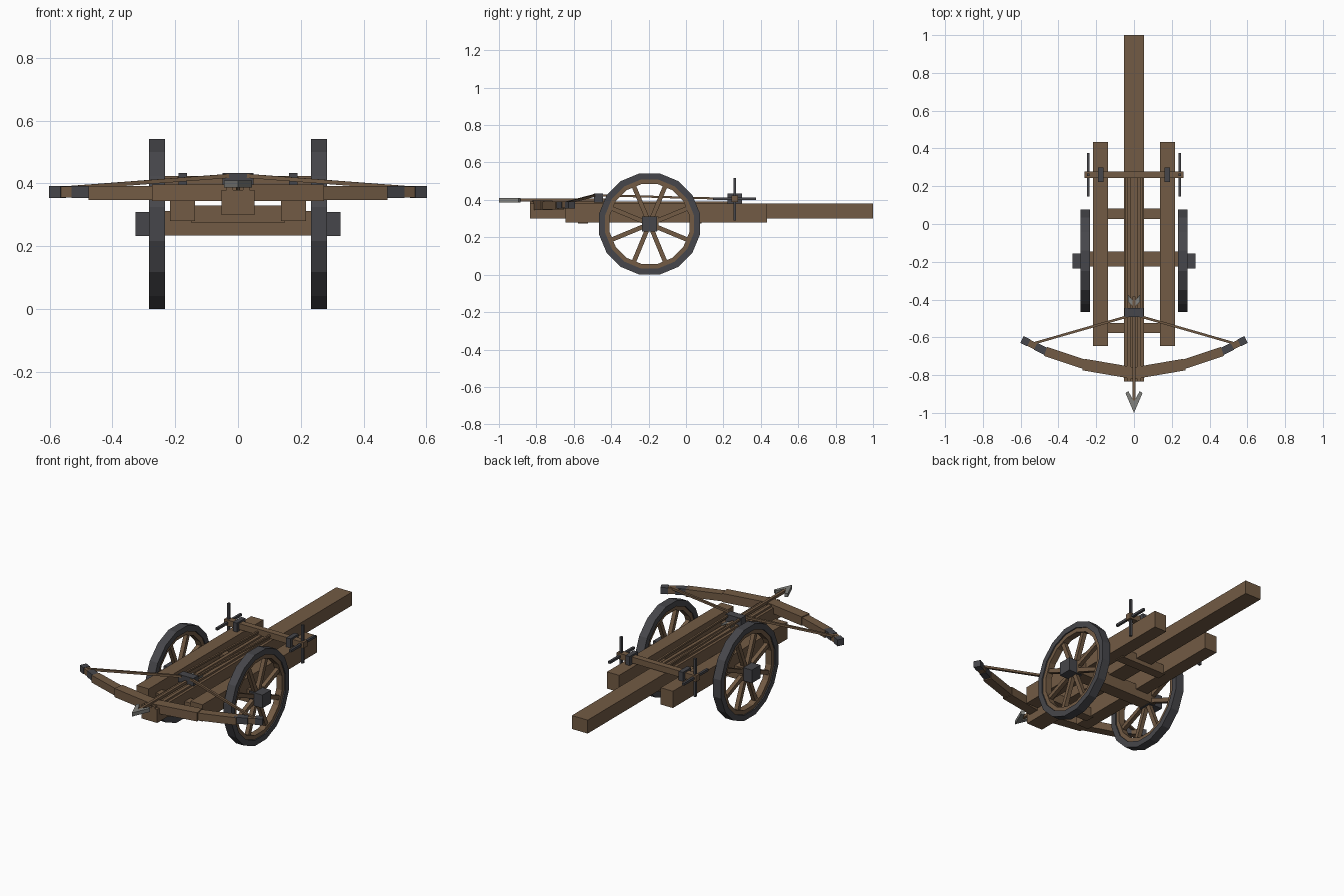
import bpy, bmesh, math
from mathutils import Vector, Matrix

if "Cube" in bpy.data.objects:
    bpy.data.objects.remove(bpy.data.objects["Cube"])


def material(name, rgb):
    m = bpy.data.materials.new(name)
    m.diffuse_color = (*rgb, 1)
    m.use_nodes = True
    m.node_tree.nodes["Principled BSDF"].inputs["Base Color"].default_value = m.diffuse_color
    return m


WOOD = material("brown_wood", (0.17, 0.104, 0.058))
IRON = material("dark_iron", (0.062, 0.062, 0.070))
STEEL = material("grey_steel", (0.22, 0.22, 0.205))


def finish(name, bm, mat):
    bmesh.ops.recalc_face_normals(bm, faces=bm.faces)
    me = bpy.data.meshes.new(name)
    bm.to_mesh(me)
    bm.free()
    me.materials.append(mat)
    ob = bpy.data.objects.new(name, me)
    bpy.context.collection.objects.link(ob)
    return ob


def box(name, x, y, z, mat):
    """Box from (min, max) pairs."""
    bm = bmesh.new()
    c = [sum(r) / 2 for r in (x, y, z)]
    s = [r[1] - r[0] for r in (x, y, z)]
    bmesh.ops.create_cube(bm, size=1, matrix=Matrix.Translation(c) @ Matrix.Diagonal((*s, 1)))
    return finish(name, bm, mat)


def beam(name, a, b, width, height, mat, width2=None, height2=None):
    """Square beam between two points, optionally tapered."""
    a, b = Vector(a), Vector(b)
    d = (b - a).normalized()
    side = d.cross(Vector((0, 0, 1)))
    side = side.normalized() if side.length > 1e-4 else Vector((1, 0, 0))
    up = side.cross(d)
    bm = bmesh.new()
    rings = []
    for p, w, h in ((a, width, height), (b, width2 or width, height2 or height)):
        rings.append([bm.verts.new(p + side * sx * w / 2 + up * sz * h / 2)
                      for sx, sz in ((-1, -1), (1, -1), (1, 1), (-1, 1))])
    bm.faces.new(rings[0])
    bm.faces.new(rings[1])
    for i in range(4):
        j = (i + 1) % 4
        bm.faces.new((rings[0][i], rings[0][j], rings[1][j], rings[1][i]))
    return finish(name, bm, mat)


def hoop(name, x, cy, cz, r_out, r_in, thick, mat, n=16):
    """Flat-sided ring around the x axis."""
    bm = bmesh.new()
    loops = []
    for r, dx in ((r_out, -1), (r_out, 1), (r_in, 1), (r_in, -1)):
        loops.append([bm.verts.new((x + dx * thick / 2,
                                    cy + r * math.cos((i + .5) * math.tau / n),
                                    cz + r * math.sin((i + .5) * math.tau / n))) for i in range(n)])
    for k in range(4):
        p, q = loops[k], loops[(k + 1) % 4]
        for i in range(n):
            j = (i + 1) % n
            bm.faces.new((p[i], p[j], q[j], q[i]))
    return finish(name, bm, mat)


def plate(name, pts, z, thick, mat):
    """Extruded flat outline."""
    bm = bmesh.new()
    f = bm.faces.new([bm.verts.new((x, y, z)) for x, y in pts])
    ext = bmesh.ops.extrude_face_region(bm, geom=[f])
    verts = [v for v in ext["geom"] if isinstance(v, bmesh.types.BMVert)]
    bmesh.ops.translate(bm, verts=verts, vec=(0, 0, thick))
    return finish(name, bm, mat)


# Stock, cross beams and axle
box("stock", (-.052, .052), (-.835, 1.0), (.30, .38), WOOD)
box("front_cross_beam", (-.15, .15), (-.577, -.523), (.275, .33), WOOD)
box("rear_cross_beam", (-.15, .15), (.027, .083), (.275, .33), WOOD)
box("axle", (-.27, .27), (-.224, -.146), (.235, .312), WOOD)

# Winch drum, string catch
box("winch_drum", (-.262, .262), (.243, .279), (.388, .424), WOOD)
box("string_catch", (-.05, .05), (-.492, -.445), (.387, .433), IRON)

WY, WZ = -.195, .271
for s, side in ((-1, "left"), (1, "right")):
    def mx(a, b):
        return tuple(sorted((s * a, s * b)))

    # Frame rails, guide strips and winch ropes
    box(side + "_frame_rail", mx(.137, .217), (-.645, .434), (.28, .38), WOOD)
    box(side + "_guide_strip", mx(.016, .036), (-.835, .25), (.38, .391), WOOD)
    beam(side + "_winch_rope", (s * .04, -.45, .424), (s * .04, .255, .405), .011, .011, WOOD)

    # Wheel
    wx = s * .258
    hoop(side + "_tyre", wx, WY, WZ, .276, .242, .052, IRON)
    hoop(side + "_felloe", wx, WY, WZ, .244, .218, .038, WOOD)
    box(side + "_hub", mx(.236, .326), (WY - .04, WY + .04), (WZ - .039, WZ + .039), IRON)
    for k in range(8):
        a = (k + .5) * math.tau / 8
        d = Vector((0, math.cos(a), math.sin(a)))
        c = Vector((wx, WY, WZ))
        beam(side + "_spoke", c + d * .03, c + d * .225, .024, .024, WOOD)

    # Winch brackets and crossed handles
    box(side + "_winch_bracket", mx(.162, .19), (.222, .3), (.375, .434), IRON)
    box(side + "_handle_upright", mx(.236, .25), (.254, .268), (.29, .517), IRON)
    box(side + "_handle_level", mx(.236, .25), (.145, .375), (.399, .413), IRON)

    # Bow arm in three tapering pieces
    beam(side + "_bow_inner", (0, -.79, .371), (s * .268, -.744, .371), .062, .052, WOOD)
    beam(side + "_bow_middle", (s * .25, -.747, .37), (s * .468, -.675, .37), .05, .044, WOOD)
    p, q = Vector((s * .45, -.683, .373)), Vector((s * .592, -.612, .373))
    beam(side + "_bow_tip", p, q, .035, .034, WOOD)
    beam(side + "_bow_band", p.lerp(q, .02), p.lerp(q, .5), .04, .038, IRON)
    beam(side + "_bow_cap", p.lerp(q, .75), p.lerp(q, 1.01), .04, .038, IRON)

    # Bow string
    beam(side + "_string", (s * .545, -.636, .385), (s * .03, -.488, .424), .013, .013, WOOD)

    # Bolt barbs and fletching
    plate(side + "_bolt_barb", [(0, -1), (s * .045, -.895), (s * .03, -.885), (0, -.94)],
          .387, .022, STEEL)
    plate(side + "_fletching", [(0, -.445), (0, -.41), (s * .032, -.375), (s * .032, -.41)],
          .396, .008, STEEL)

# Bolt shaft
box("bolt_shaft", (-.008, .008), (-.945, -.385), (.391, .407), WOOD)
